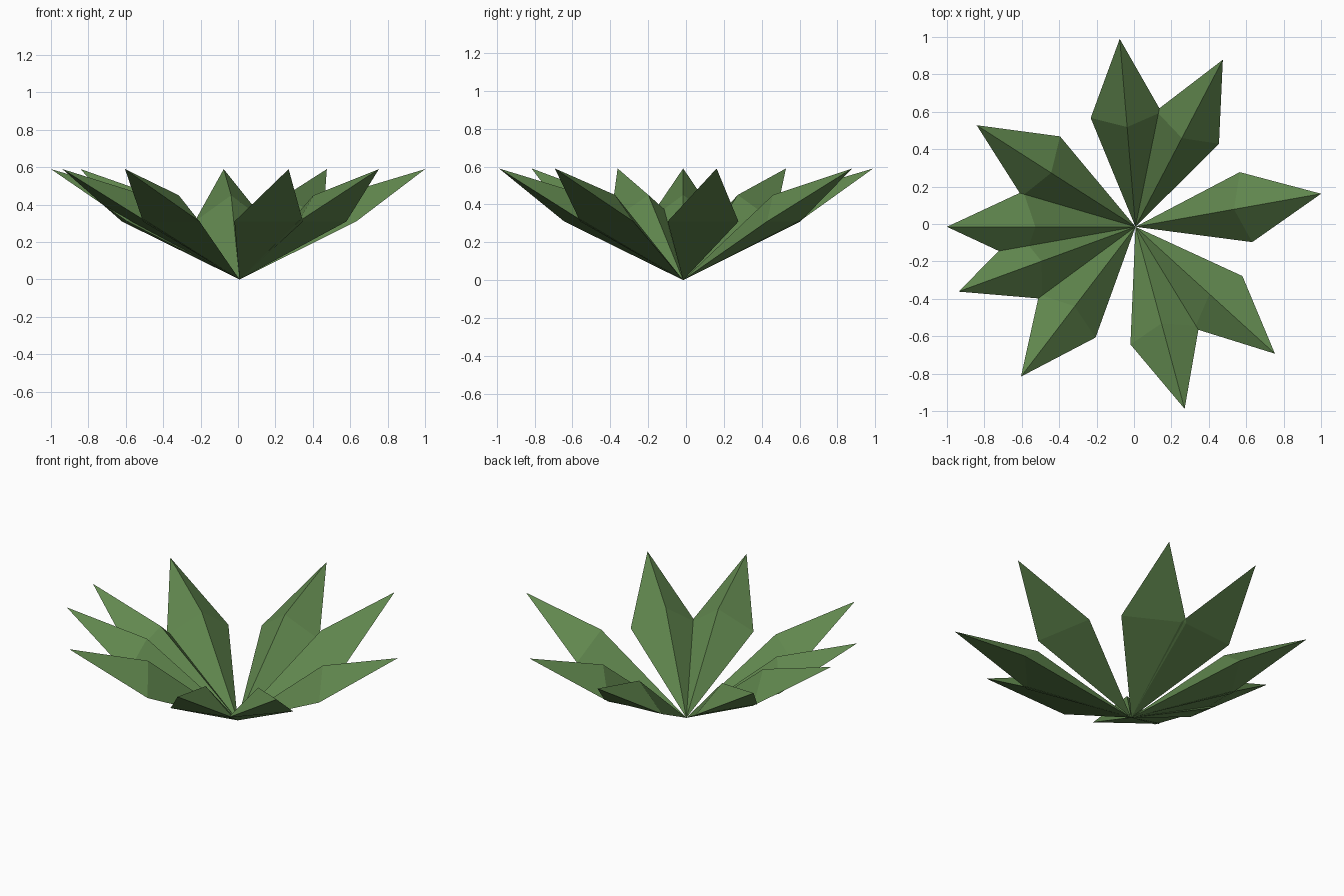
import bpy
import bmesh
from math import cos, sin, radians

cube = bpy.data.objects.get("Cube")
if cube:
    bpy.data.objects.remove(cube, do_unlink=True)

# Leaf colour
green = bpy.data.materials.new("leaf_green")
green.use_nodes = True
colour = (0.12, 0.245, 0.077, 1)
green.diffuse_color = colour
green.node_tree.nodes["Principled BSDF"].inputs["Base Color"].default_value = colour

CENTRE = (0.008, -0.015)


def leaf(name, angle):
    """Closed faceted leaf with a raised rib, pointing outward at the angle."""
    c, s = cos(radians(angle)), sin(radians(angle))
    bm = bmesh.new()

    def point(out, side, z):
        return bm.verts.new((CENTRE[0] + out * c - side * s,
                             CENTRE[1] + out * s + side * c, z))

    base = point(0, 0, 0)
    left = point(0.60, 0.19, 0.31)
    right = point(0.60, -0.19, 0.31)
    rib = point(0.535, 0, 0.45)
    tip = point(1.008, 0, 0.59)
    # Upper facets around the rib, then the two underside facets
    rim = [base, right, tip, left]
    for a, b in zip(rim, rim[1:] + rim[:1]):
        bm.faces.new((a, b, rib))
    bm.faces.new((base, left, right))
    bm.faces.new((left, tip, right))
    bmesh.ops.recalc_face_normals(bm, faces=bm.faces[:])
    mesh = bpy.data.meshes.new(name)
    bm.to_mesh(mesh)
    bm.free()
    mesh.materials.append(green)
    bpy.context.collection.objects.link(bpy.data.objects.new(name, mesh))


# Uneven ring of leaves
for i, angle in enumerate((10.1, 62.4, 94.8, 147.4, 180, 200.1, 232.6, 285.1, 317.7)):
    leaf(f"leaf_{i + 1}", angle)
